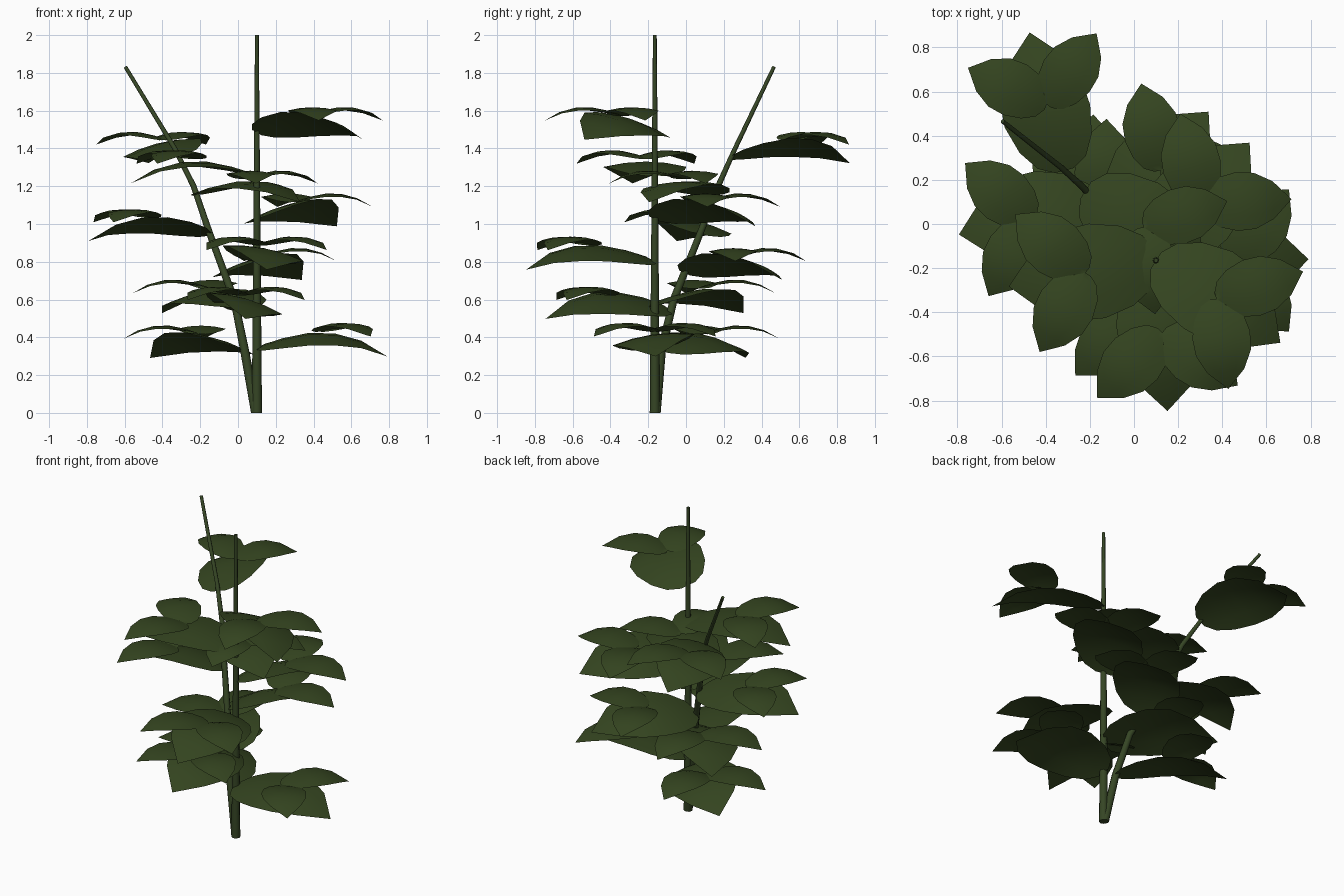
import bpy, bmesh, math
from mathutils import Vector, Matrix

if "Cube" in bpy.data.objects:
    bpy.data.objects.remove(bpy.data.objects["Cube"])


def material(name, rgb):
    m = bpy.data.materials.new(name)
    m.diffuse_color = (*rgb, 1)
    m.use_nodes = True
    m.node_tree.nodes["Principled BSDF"].inputs["Base Color"].default_value = m.diffuse_color
    return m


leaf_green = material("leaf green", (0.034, 0.058, 0.014))
stem_green = material("stem green", (0.036, 0.060, 0.018))


def finish(bm, name, mat, angle):
    bmesh.ops.remove_doubles(bm, verts=bm.verts, dist=0.0005)
    me = bpy.data.meshes.new(name)
    bm.to_mesh(me)
    bm.free()
    me.materials.append(mat)
    ob = bpy.data.objects.new(name, me)
    bpy.context.collection.objects.link(ob)
    bpy.ops.object.select_all(action='DESELECT')
    ob.select_set(True)
    bpy.context.view_layer.objects.active = ob
    bpy.ops.object.shade_smooth_by_angle(angle=math.radians(angle))
    return ob


# Stems: tapered eight-sided tubes along a path
def stem(name, path, r0, r1, sides=8):
    bm = bmesh.new()
    rings = []
    for i, p in enumerate(path):
        p = Vector(p)
        d = Vector(path[min(i + 1, len(path) - 1)]) - Vector(path[max(i - 1, 0)])
        rot = Vector((0, 0, 1)).rotation_difference(d.normalized())
        if i == 0:
            rot.identity()
        r = r0 + (r1 - r0) * i / (len(path) - 1)
        rings.append([bm.verts.new(p + rot @ Vector((r * math.cos(k * math.tau / sides),
                                                     r * math.sin(k * math.tau / sides), 0)))
                      for k in range(sides)])
    for a, b in zip(rings, rings[1:]):
        for k in range(sides):
            j = (k + 1) % sides
            bm.faces.new((a[k], a[j], b[j], b[k]))
    bm.faces.new(rings[0][::-1])
    bm.faces.new(rings[-1])
    finish(bm, name, stem_green, 50)


# Leaflet: unit-length arched blade, rows of (along, half width, height)
ROWS = [(0.0, 0.07, 0.0), (0.06, 0.18, 0.025), (0.2, 0.27, 0.07), (0.4, 0.32, 0.11),
        (0.6, 0.305, 0.105), (0.8, 0.205, 0.05), (1.0, 0.0, -0.06)]
DROOP = 0.4


def leaflet(bm, mat):
    across = (-1, -0.5, 0, 0.5, 1)
    grid = [[bm.verts.new(mat @ Vector((u, s * w, h - DROOP * (s * w) ** 2)))
             for s in across] for u, w, h in ROWS]
    for a, b in zip(grid, grid[1:]):
        for k in range(4):
            bm.faces.new((a[k], b[k], b[k + 1], a[k + 1]))


# Leaf cluster: one big rolled leaflet and two small ones spreading from its middle
def cluster(name, pos, azimuth, size, roll):
    bm = bmesh.new()
    base = (Matrix.Translation(pos) @ Matrix.Rotation(math.radians(azimuth), 4, 'Z')
            @ Matrix.Scale(size, 4))
    leaflet(bm, base @ Matrix.Rotation(math.radians(roll), 4, 'X'))
    for side in (-1, 1):
        leaflet(bm, base @ Matrix.Translation((0.48, 0, 0.13))
                @ Matrix.Rotation(math.radians(50 * side), 4, 'Z') @ Matrix.Scale(0.61, 4))
    finish(bm, name, leaf_green, 60)


def at_height(path, z):
    for a, b in zip(path, path[1:]):
        if a[2] <= z <= b[2]:
            return Vector(a).lerp(Vector(b), (z - a[2]) / (b[2] - a[2]))


upright = [(0.10, -0.165, z) for z in (0, 0.5, 1.0, 1.5, 2.0)]
leaning = [(0.095, -0.16, 0), (0.035, -0.13, 0.33), (-0.02, -0.065, 0.6), (-0.15, 0.075, 0.95),
           (-0.235, 0.17, 1.2), (-0.335, 0.26, 1.4), (-0.595, 0.465, 1.83)]
stem("upright_stem", upright, 0.027, 0.01)
stem("leaning_stem", leaning, 0.026, 0.01)

# Clusters climb each stem in a golden-angle spiral; positive roll lifts the left edge
upright_roll = (8, -10, -11, -16, 0, -17)
leaning_roll = (14, -16, -16, 12, 3, -14)
for i in range(6):
    cluster(f"upright_leaf_{i + 1}", at_height(upright, 0.34 + 0.229 * i),
            137.5 * i, 0.69 - 0.003 * i, upright_roll[i])
    cluster(f"leaning_leaf_{i + 1}", at_height(leaning, 0.33 + 0.206 * i),
            137.5 * (i + 1), 0.67 - 0.005 * i, leaning_roll[i])
